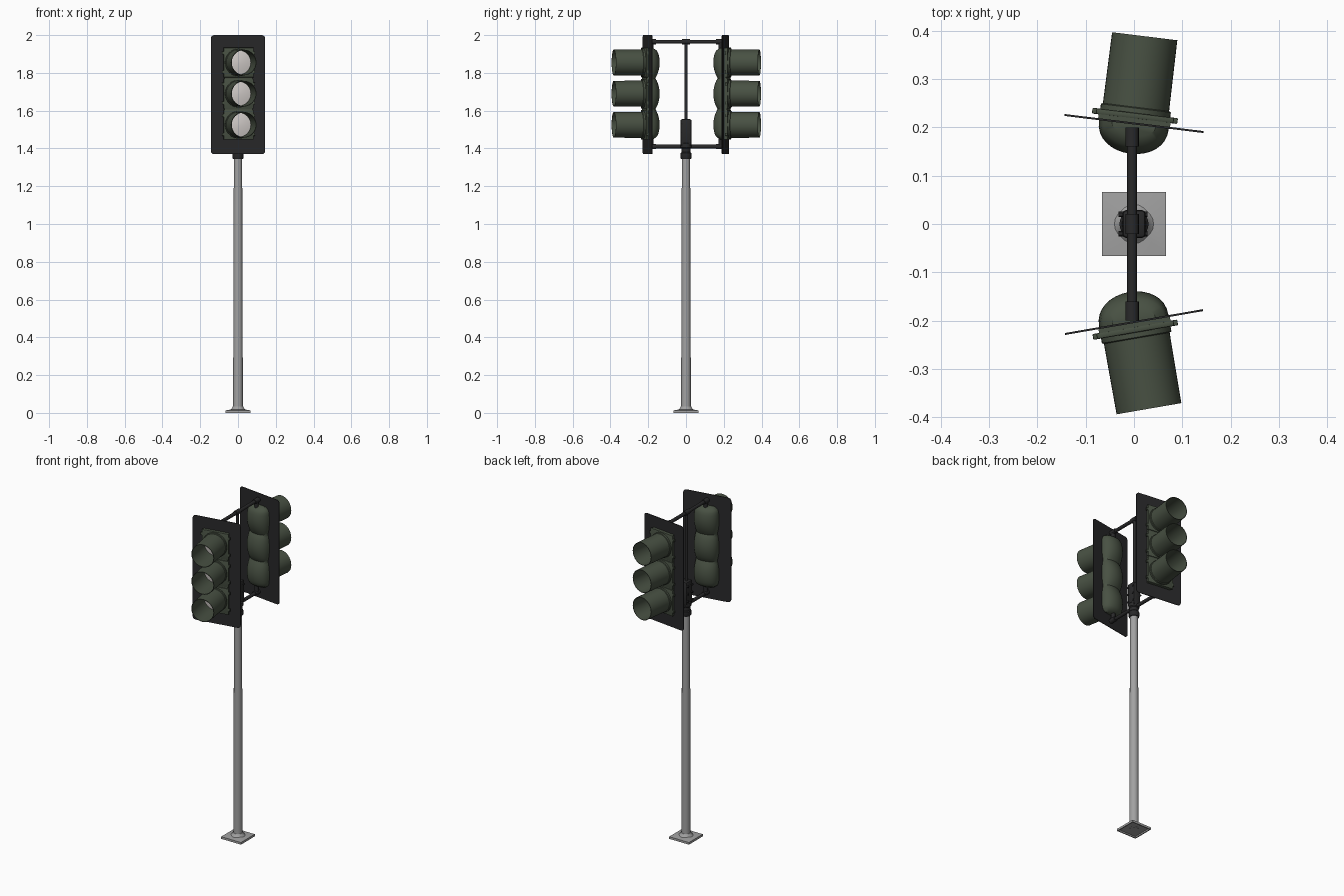
import bpy
import bmesh
from math import pi, cos, sin, radians, sqrt
from mathutils import Matrix, Vector

cube = bpy.data.objects.get("Cube")
if cube:
    bpy.data.objects.remove(cube, do_unlink=True)


def material(name, r, g, b):
    m = bpy.data.materials.new(name)
    m.use_nodes = True
    m.diffuse_color = (r, g, b, 1)
    bsdf = m.node_tree.nodes["Principled BSDF"]
    bsdf.inputs["Base Color"].default_value = (r, g, b, 1)
    bsdf.inputs["Roughness"].default_value = 0.6
    return m


GREEN = material("dark green", 0.065, 0.082, 0.056)
BLACK = material("charcoal", 0.022, 0.022, 0.023)
STEEL = material("galvanised grey", 0.36, 0.36, 0.36)
LENS = material("pale lens", 0.66, 0.62, 0.60)


def finish(name, bm, mat, matrix=Matrix(), smooth=True):
    """Turn a bmesh into a coloured object placed by matrix."""
    bmesh.ops.recalc_face_normals(bm, faces=bm.faces)
    bm.transform(matrix)
    mesh = bpy.data.meshes.new(name)
    bm.to_mesh(mesh)
    bm.free()
    mesh.materials.append(mat)
    ob = bpy.data.objects.new(name, mesh)
    bpy.context.collection.objects.link(ob)
    if smooth:
        bpy.ops.object.select_all(action="DESELECT")
        ob.select_set(True)
        bpy.context.view_layer.objects.active = ob
        bpy.ops.object.shade_smooth_by_angle(angle=radians(35))
    return ob


def skin(rings, closed=True, caps=True):
    """Bridge rings of points into a surface."""
    bm = bmesh.new()
    rows = [[bm.verts.new(p) for p in ring] for ring in rings]
    n = len(rows[0])
    for a, b in zip(rows, rows[1:]):
        for i in range(n if closed else n - 1):
            j = (i + 1) % n
            bm.faces.new((a[i], a[j], b[j], b[i]))
    if caps:
        bm.faces.new(rows[0])
        bm.faces.new(rows[-1])
    return bm


def lathe(name, profile, mat, matrix=Matrix(), segs=24, turn=0.0, caps=True):
    """Revolve (radius, height) pairs around z."""
    rings = [[(r * cos(turn + 2 * pi * i / segs), r * sin(turn + 2 * pi * i / segs), h)
              for i in range(segs)] for r, h in profile]
    return finish(name, skin(rings, caps=caps), mat, matrix)


def rod(name, a, b, r, mat, segs=16):
    a, b = Vector(a), Vector(b)
    m = Matrix.Translation(a) @ (b - a).to_track_quat("Z", "Y").to_matrix().to_4x4()
    return lathe(name, [(r, 0), (r, (b - a).length)], mat, m, segs)


def box(name, centre, size, mat, matrix=Matrix(), bevel=0.0):
    bm = bmesh.new()
    bmesh.ops.create_cube(bm, size=1)
    bm.transform(Matrix.Translation(centre) @ Matrix.Diagonal((*size, 1)))
    if bevel:
        bmesh.ops.bevel(bm, geom=bm.edges[:], offset=bevel, segments=2,
                        affect="EDGES", profile=0.5)
    return finish(name, bm, mat, matrix)


# Signal head dimensions
MID_Z, PITCH = 1.69, 0.165
FACE_IN = Matrix.Rotation(pi / 2, 4, "X")   # turns local +z to -y


def backplate(name, matrix):
    w, h, r, t = 0.145, 0.315, 0.018, 0.002
    outline = []
    for k, (sx, sz) in enumerate(((1, 1), (-1, 1), (-1, -1), (1, -1))):
        for i in range(5):
            a = (k + i / 4) * pi / 2
            outline.append((sx * (w - r) + r * cos(a), sz * (h - r) + r * sin(a)))
    rings = [[(x, y, z + MID_Z - 0.005) for x, z in outline] for y in (-t, t)]
    finish(name, skin(rings), BLACK, matrix, smooth=False)


def rear_shell(name, matrix):
    """Three swelling lobes with a half-round section."""
    rings = []
    steps = 36
    half = 0.243
    for k in range(steps + 1):
        z = -half + 2 * half * k / steps
        local = (z + PITCH * 1.5) % PITCH / PITCH - 0.5
        swell = cos(pi * local) ** 0.7 if abs(local) < 0.499 else 0
        end = min(1, max(0, (half - abs(z)) / 0.03))
        end = 0.6 + 0.4 * sqrt(1 - (1 - end) ** 2)
        depth = (0.038 + 0.025 * swell) * end
        width = (0.061 + 0.012 * swell) * (0.3 + 0.7 * end)
        rings.append([(width * cos(pi * i / 16), depth * sin(pi * i / 16) ** 0.85
                       if 0 < i < 16 else 0, z + MID_Z) for i in range(17)])
    finish(name, skin(rings), GREEN, matrix)


def signal_head(side, y, angle):
    place = Matrix.Translation((0, y, 0)) @ Matrix.Rotation(radians(angle), 4, "Z")
    backplate(side + "_backplate", place)
    rear_shell(side + "_rear_shell", place)
    box(side + "_housing", (0, -0.009, MID_Z), (0.15, 0.018, 0.485), GREEN, place)
    for level, name in ((1, "top"), (0, "middle"), (-1, "bottom")):
        z = MID_Z + level * PITCH
        tag = f"{side}_{name}_"
        box(tag + "door", (0, -0.016, z), (0.162, 0.012, 0.157), GREEN, place, 0.003)
        # Hinge lugs on both edges of the door
        for sx in (-1, 1):
            for sz in (-1, 1):
                box(tag + "hinge_lug", (sx * 0.082, -0.016, z + sz * 0.05),
                    (0.014, 0.012, 0.016), GREEN, place, 0.002)
        spot = place @ Matrix.Translation((0, 0, z)) @ FACE_IN
        # Open tube with wall thickness and a base rim
        lathe(tag + "visor", [(0.065, 0.02), (0.065, 0.182), (0.068, 0.182),
                              (0.069, 0.034), (0.073, 0.032), (0.073, 0.02)],
              GREEN, spot, 40, caps=False)
        lathe(tag + "lens", [(0.064, 0.022), (0.064, 0.025), (0.045, 0.029),
                             (0.02, 0.032), (0.003, 0.033)], LENS, spot, 32)


signal_head("front", -0.203, 9.8)
signal_head("back", 0.208, 173)

# Base: hollow square foot with a sloping top, then a round weld collar
q = sqrt(2)
lathe("base_plate", [(0.03, 0.008), (0.058 * q, 0.007), (0.06 * q, 0), (0.066 * q, 0),
                     (0.066 * q, 0.013), (0.03 * q, 0.019)],
      STEEL, Matrix(), 4, pi / 4)
lathe("pole_foot", [(0.045, 0.014), (0.034, 0.022), (0.028, 0.034)], STEEL)
lathe("pole", [(0.026, 0.004), (0.022, 1.36)], STEEL)

# Pole top collar and clamp
lathe("pole_collar", [(0.026, 1.345), (0.029, 1.35), (0.029, 1.375), (0.025, 1.38),
                      (0.025, 1.40), (0.03, 1.405), (0.03, 1.425), (0.025, 1.43)], BLACK)
box("pole_clamp", (0, 0, 1.485), (0.048, 0.058, 0.14), BLACK, bevel=0.008)
for sy in (-1, 1):
    for z in (1.44, 1.485, 1.53):
        rod("clamp_bolt", (-0.032, sy * 0.02, z), (0.028, sy * 0.02, z), 0.006, BLACK, 6)
rod("centre_tube", (-0.003, 0, 1.42), (-0.003, 0, 1.965), 0.009, BLACK)

# Upper and lower cross arms with tee, elbows and nipples into the heads
for level, z, inward in (("upper", 1.965, -1), ("lower", 1.41, 1)):
    rod(level + "_arm", (-0.004, -0.195, z), (-0.004, 0.198, z), 0.010, BLACK)
    rod(level + "_tee", (-0.004, -0.021, z), (-0.004, 0.021, z), 0.014, BLACK)
    for sy in (-1, 1):
        rod(level + "_elbow", (-0.004, sy * 0.16, z), (-0.004, sy * 0.2, z), 0.014, BLACK)
        rod(level + "_nipple", (-0.004, sy * 0.183, z),
            (-0.004, sy * 0.183, z + inward * 0.045), 0.012, BLACK)
